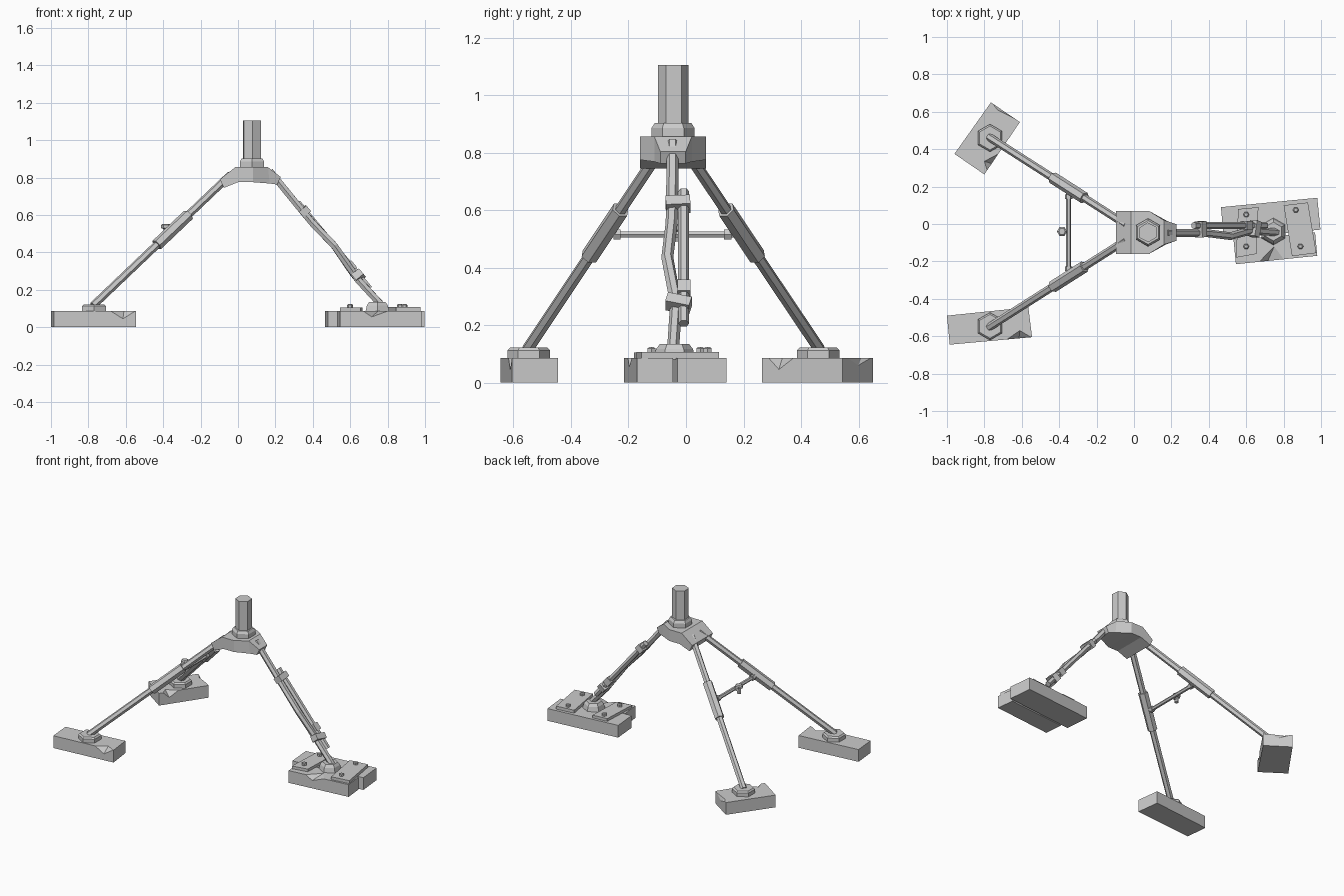
import bpy, bmesh, math
from mathutils import Vector as V, Matrix

if "Cube" in bpy.data.objects:
    bpy.data.objects.remove(bpy.data.objects["Cube"])


def finish(name, bm):
    bmesh.ops.recalc_face_normals(bm, faces=bm.faces)
    me = bpy.data.meshes.new(name)
    bm.to_mesh(me)
    bm.free()
    ob = bpy.data.objects.new(name, me)
    bpy.context.collection.objects.link(ob)
    return ob


def loft(name, rings):
    """Skin a list of equal-length rings and cap both ends."""
    bm = bmesh.new()
    vs = [[bm.verts.new(p) for p in r] for r in rings]
    n = len(vs[0])
    for a, b in zip(vs, vs[1:]):
        for i in range(n):
            j = (i + 1) % n
            bm.faces.new((a[i], a[j], b[j], b[i]))
    bm.faces.new(vs[0])
    bm.faces.new(vs[-1])
    return finish(name, bm)


def tube(name, pts, r, n=6):
    """Hexagonal rod along a path."""
    pts = [V(p) for p in pts]
    rings = []
    for i, p in enumerate(pts):
        t = (pts[min(i + 1, len(pts) - 1)] - pts[max(i - 1, 0)]).normalized()
        u = t.cross(V((0, 0, 1)) if abs(t.z) < .95 else V((1, 0, 0))).normalized()
        w = t.cross(u)
        rings.append([p + r * (math.cos(a) * u + math.sin(a) * w)
                      for a in (2 * math.pi * k / n for k in range(n))])
    return loft(name, rings)


def hexes(name, x, y, prof, turn=math.pi / 2):
    """Upright hexagon turned from (radius, z) pairs."""
    return loft(name, [[(x + r * math.cos(turn + k * math.pi / 3),
                         y + r * math.sin(turn + k * math.pi / 3), z)
                        for k in range(6)] for r, z in prof])


def slab(name, corners, z0, z1):
    return loft(name, [[(x, y, z) for x, y in corners] for z in (z0, z1)])


def notch(ob, inner, p, q, deep):
    """Chip an edge: wedge with ridge inner-deep opening out through p and q."""
    i, p, q, d = V(inner), V(p), V(q), V(deep)
    tops = (i + (i - d) * .4, d - (i - d) * .4)
    bm = bmesh.new()
    for t in tops:
        for o in (V(), (p - i) * 2, (q - i) * 2):
            bm.verts.new(t + o)
    bmesh.ops.convex_hull(bm, input=bm.verts)
    cut = finish("chip_cutter", bm)
    cut.hide_render = True
    m = ob.modifiers.new("chip", 'BOOLEAN')
    m.operation, m.solver, m.object = 'DIFFERENCE', 'EXACT', cut
    bpy.context.view_layer.objects.active = ob
    bpy.ops.object.modifier_apply(modifier=m.name)
    bpy.data.objects.remove(cut)


def band(name, c, along, size, tilt=0):
    """Box strap: sizes along the leg, across y, and thick."""
    t = V(along).normalized()
    y = V((0, 1, 0))
    m = Matrix((t, y, t.cross(y))).transposed()
    m = Matrix.Translation(c) @ (m @ Matrix.Rotation(tilt, 3, 'Z')).to_4x4()
    bm = bmesh.new()
    bmesh.ops.create_cube(bm, size=1, matrix=m @ Matrix.Diagonal((*size, 1)))
    return finish(name, bm)


CY = -.045

# post and collar
hexes("post", .075, CY, [(.053, .88), (.053, 1.105)], math.pi / 2 + .06)
hexes("collar", .075, CY, [(.075, .85), (.075, .885), (.064, .902)])

# hub: sections along x (x top, x bottom, half width, z top, z bottom)
loft("hub", [[(xt, CY - w, zt), (xt, CY + w, zt), (xb, CY + w, zb), (xb, CY - w, zb)]
             for xt, xb, w, zt, zb in [(-.097, -.075, .115, .79, .745),
                                       (-.015, 0, .115, .855, .775),
                                       (.08, .08, .115, .855, .775),
                                       (.16, .17, .065, .855, .768),
                                       (.228, .21, .044, .803, .762)]])

# rear legs with sleeves and pads
for side, fy, s in (("left", .465, 1), ("right", -.552, -1)):
    top, foot = V((-.04, CY + s * .04, .815)), V((-.775, fy, .115))
    at = lambda x: top.lerp(foot, (x - top.x) / (foot.x - top.x))
    tube("rear_leg_" + side, [top, foot], .021)
    tube("leg_sleeve_" + side, [at(-.265), at(-.435)], .032)
    hexes("foot_pad_" + side, -.77, fy - s * .005, [(.074, .08), (.074, .112), (.064, .122)])

# spreader bar between sleeves, with knob
tube("spreader_bar", [(-.35, -.24, .515), (-.35, .165, .515)], .013)
for s in (-1, 1):
    y = CY - .002 + s * .18
    tube("spreader_end", [(-.35, y, .515), (-.35, y + s * .025, .515)], .02)
tube("knob_stem", [(-.35, -.04, .515), (-.39, -.04, .515)], .011)
hexes("knob", -.385, -.04, [(.014, .49), (.014, .525), (.027, .53), (.027, .545), (.018, .552)], 0)

# bent front leg, splint and straps
tube("front_leg", [(.17, -.047, .835), (.345, -.048, .62), (.4, -.05, .555), (.515, -.065, .435),
                   (.615, -.038, .29), (.645, -.036, .25), (.77, -.045, .115)], .021)
d = V((.555, 0, -.665))
on = lambda z, y: V((.215 + (.79 - z) * .835, y, z))
tube("splint", [on(.665, -.008), on(.205, -.008)], .019)
band("upper_strap", on(.62, -.028), d, (.04, .085, .052), .06)
band("lower_strap", on(.275, -.026), d, (.04, .085, .052), -.25)
band("small_strap", on(.325, -.007), d, (.05, .045, .045))
hexes("front_foot_pad", .745, CY + .005, [(.074, .08), (.064, .117), (.05, .135)])

# foot blocks with chipped edges
H = .086
b = slab("rear_block_left", [(-.765, .65), (-.61, .545), (-.8, .265), (-.96, .375)], 0, H)
notch(b, (-.8, .335, H), (-.725, .375, H), (-.785, .287, H), (-.76, .323, .045))
notch(b, (-.73, .61, H), (-.755, .643, H), (-.635, .562, H), (-.69, .599, .06))
b = slab("rear_block_right", [(-1, -.49), (-.565, -.445), (-.545, -.605), (-.985, -.645)], 0, H)
notch(b, (-.61, -.57, H), (-.68, -.617, H), (-.55, -.6054, H), (-.615, -.611, .045))
b = slab("front_block_a", [(.465, .09), (.98, .14), (.997, -.03), (.48, -.082)], 0, H)
b = slab("front_block_b", [(.532, -.084), (.545, -.215), (.98, -.17), (.968, -.045)], 0, H)
notch(b, (.75, -.12, H), (.67, -.202, H), (.8, -.1886, H), (.715, -.1974, .055))

# bolted plates on the front blocks
slab("outer_plate", [(.8, .1), (.93, .115), (.975, -.155), (.845, -.172)], .08, .107)
slab("inner_plate", [(.557, .08), (.665, .09), (.655, -.16), (.545, -.18)], .08, .105)
for x, y in ((.865, .075), (.89, -.12), (.6, .05), (.6, -.12)):
    hexes("plate_bolt", x, y, [(.016, .1), (.016, .119), (.01, .123)], 0)
